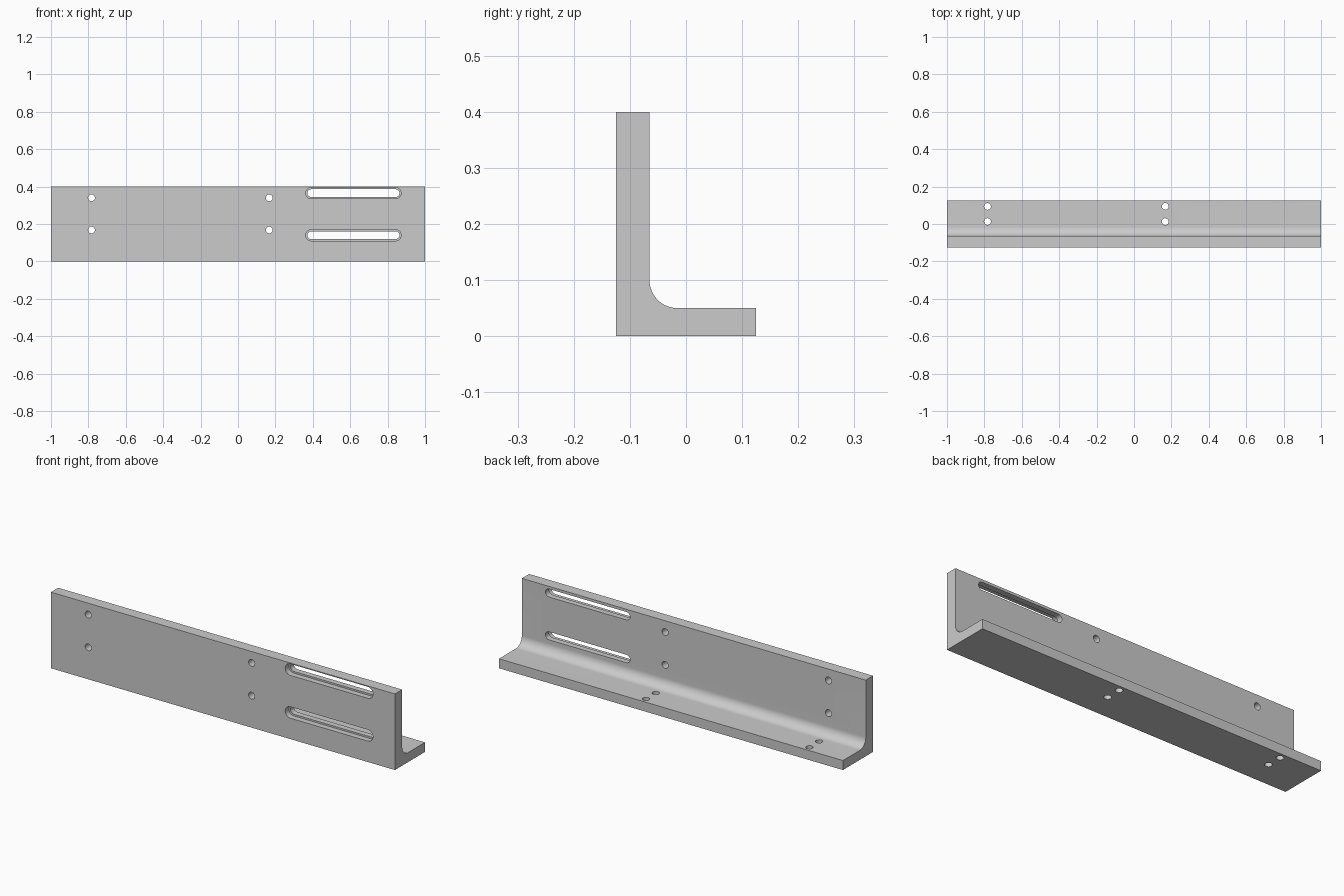
import bpy
import bmesh
from math import cos, sin, pi, radians
from mathutils import Matrix, Vector

cube = bpy.data.objects.get("Cube")
if cube:
    bpy.data.objects.remove(cube, do_unlink=True)

grey = bpy.data.materials.new("plain_grey")
grey.use_nodes = True
colour = (0.6, 0.6, 0.6, 1)
grey.diffuse_color = colour
grey.node_tree.nodes["Principled BSDF"].inputs["Base Color"].default_value = colour


def prism(name, points, direction):
    """Extrude a closed outline of 3D points along a direction."""
    bm = bmesh.new()
    face = bm.faces.new([bm.verts.new(p) for p in points])
    out = bmesh.ops.extrude_face_region(bm, geom=[face])
    moved = [v for v in out["geom"] if isinstance(v, bmesh.types.BMVert)]
    bmesh.ops.translate(bm, verts=moved, vec=direction)
    bmesh.ops.recalc_face_normals(bm, faces=bm.faces)
    mesh = bpy.data.meshes.new(name)
    bm.to_mesh(mesh)
    bm.free()
    mesh.materials.append(grey)
    obj = bpy.data.objects.new(name, mesh)
    bpy.context.collection.objects.link(obj)
    return obj


def arc(cx, cy, r, start, end, steps):
    angles = [start + (end - start) * i / steps for i in range(steps + 1)]
    return [(cx + r * cos(a), cy + r * sin(a)) for a in angles]


# L-shaped angle bar with a filleted inner corner
HALF, WALL, FLANGE, FILLET = 0.125, -0.065, 0.05, 0.05
profile = [(-HALF, 0), (HALF, 0), (HALF, FLANGE)]
profile += arc(WALL + FILLET, FLANGE + FILLET, FILLET, 1.5 * pi, pi, 16)
profile += [(WALL, 0.4), (-HALF, 0.4)]
bar = prism("angle_bracket", [(-1, y, z) for y, z in profile], Vector((2, 0, 0)))

cutters = []


def slot(x1, x2, z, r, y1, y2):
    outline = arc(x1, z, r, pi / 2, 1.5 * pi, 16) + arc(x2, z, r, -pi / 2, pi / 2, 16)
    cutters.append(prism("slot_cutter", [(x, y1, h) for x, h in outline],
                         Vector((0, y2 - y1, 0))))


def round_hole(x, y, z, upright):
    outline = arc(0, 0, 0.018, 0, 2 * pi, 32)[:-1]
    turn = Matrix.Identity(3) if upright else Matrix.Rotation(pi / 2, 3, "X")
    axis = turn @ Vector((0, 0, 0.1))
    points = [Vector((x, y, z)) - axis + turn @ Vector((a, b, 0)) for a, b in outline]
    cutters.append(prism("hole_cutter", points, axis * 2))


# Stepped slots: wide recess at the front, narrower slot right through
for z in (0.365, 0.14):
    slot(0.392, 0.842, z, 0.03, -0.2, -0.095)
    slot(0.392, 0.842, z, 0.021, -0.15, 0)

# Bolt holes through the wall and the flange
for x in (-0.783, 0.167):
    for z in (0.34, 0.168):
        round_hole(x, -0.095, z, False)
    for y in (0.094, 0.013):
        round_hole(x, y, 0.025, True)

for cutter in cutters:
    cutter.hide_render = True
    cutter.hide_viewport = True
    mod = bar.modifiers.new("cut", "BOOLEAN")
    mod.operation = "DIFFERENCE"
    mod.solver = "EXACT"
    mod.object = cutter

# Bake the cuts, then drop the cutters
graph = bpy.context.evaluated_depsgraph_get()
cut_mesh = bpy.data.meshes.new_from_object(bar.evaluated_get(graph))
bar.modifiers.clear()
bar.data = cut_mesh
for cutter in cutters:
    bpy.data.objects.remove(cutter, do_unlink=True)

bpy.context.view_layer.objects.active = bar
bar.select_set(True)
bpy.ops.object.shade_smooth_by_angle(angle=radians(30))
